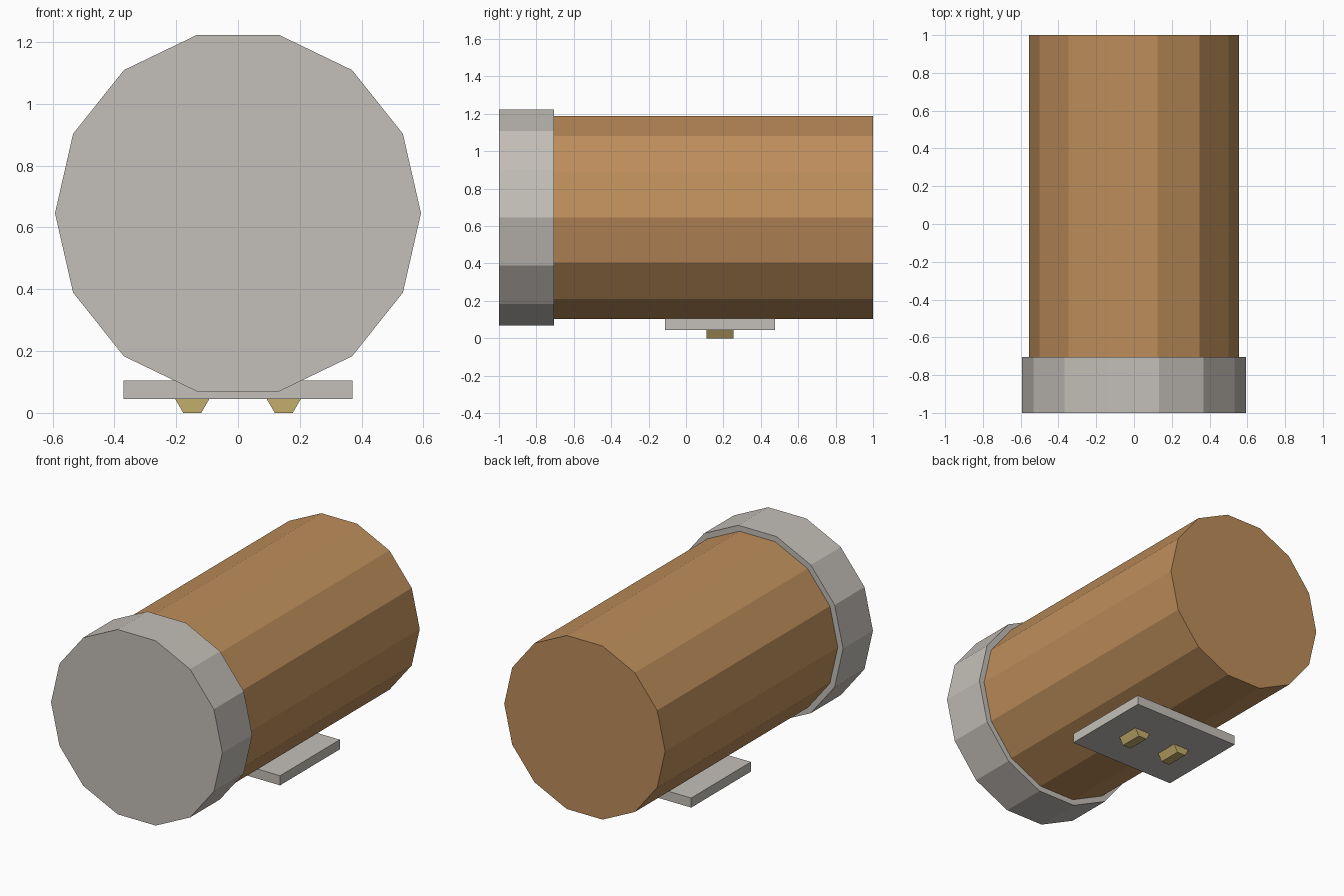
import bpy, math
from mathutils import Matrix

cube = bpy.data.objects.get("Cube")
if cube:
    bpy.data.objects.remove(cube, do_unlink=True)


def material(name, rgb):
    mat = bpy.data.materials.new(name)
    mat.use_nodes = True
    mat.diffuse_color = (*rgb, 1)
    mat.node_tree.nodes["Principled BSDF"].inputs["Base Color"].default_value = (*rgb, 1)
    return mat


grey = material("light_grey", (0.55, 0.52, 0.48))
brown = material("copper_brown", (0.51, 0.27, 0.105))
brass = material("brass", (0.55, 0.42, 0.15))


def finish(name, mat):
    obj = bpy.context.object
    obj.name = obj.data.name = name
    obj.data.materials.append(mat)
    return obj


def prism_along_y(name, sides, radius, x, z, y0, y1, mat):
    """Flat-sided prism with a corner on the x axis."""
    bpy.ops.mesh.primitive_cylinder_add(vertices=sides, radius=radius, depth=y1 - y0,
                                        location=(x, (y0 + y1) / 2, z))
    obj = finish(name, mat)
    # Turn the first corner from +y to +x, then lay the prism down
    obj.data.transform(Matrix.Rotation(math.pi / 2, 4, 'X') @ Matrix.Rotation(math.pi / 2, 4, 'Z'))
    return obj


# Can body and the wider cap at the front
AXIS_Z = 0.646
prism_along_y("body", 14, 0.556, 0, AXIS_Z, -0.72, 1.0, brown)
prism_along_y("front_cap", 14, 0.592, 0, AXIS_Z, -1.0, -0.705, grey)

# Mounting plate under the body
bpy.ops.mesh.primitive_cube_add(size=1, location=(0, 0.182, 0.075))
plate = finish("mounting_plate", grey)
plate.data.transform(Matrix.Diagonal((0.74, 0.59, 0.06, 1)))

# Hexagonal terminals, half sunk into the plate
for side, x in (("left", 0.148), ("right", -0.148)):
    prism_along_y(side + "_terminal", 6, 0.058, x, 0.05, 0.11, 0.255, brass)
